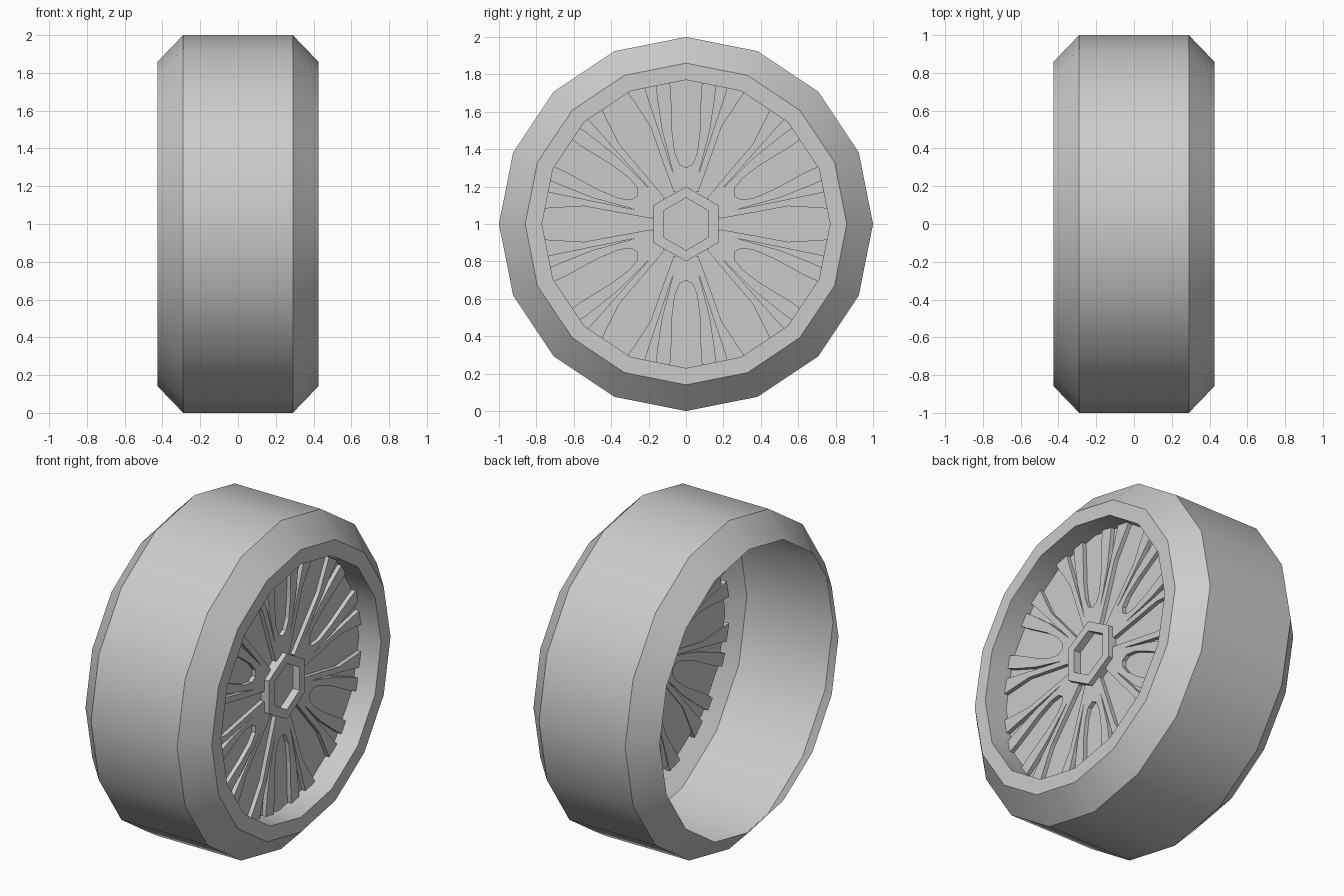
import bpy, bmesh, math

if "Cube" in bpy.data.objects:
    bpy.data.objects.remove(bpy.data.objects["Cube"])

SIDES = 16
CZ = 1.0          # axle height
DISC_X = 0.275    # plane of the wheel disc
RIB_X = 0.30      # front of the spokes


def make_object(name, verts, faces, smooth=False, recalc=False):
    mesh = bpy.data.meshes.new(name)
    mesh.from_pydata(verts, [], faces)
    if recalc:
        bm = bmesh.new()
        bm.from_mesh(mesh)
        bmesh.ops.recalc_face_normals(bm, faces=bm.faces)
        bm.to_mesh(mesh)
        bm.free()
    ob = bpy.data.objects.new(name, mesh)
    bpy.context.collection.objects.link(ob)
    if smooth:
        bpy.ops.object.select_all(action='DESELECT')
        bpy.context.view_layer.objects.active = ob
        ob.select_set(True)
        bpy.ops.object.shade_smooth_by_angle(angle=math.radians(30))
    return ob


def lathe(name, profile, sides, smooth=False):
    """Spin (x, radius) points around the axle, first vertex at the top."""
    verts, faces = [], []
    for x, r in profile:
        for j in range(sides):
            a = 2 * math.pi * j / sides
            verts.append((x, r * math.sin(a), CZ + r * math.cos(a)))
    for i in range(len(profile) - 1):
        k = i + 1
        for j in range(sides):
            m = (j + 1) % sides
            faces.append((i * sides + j, k * sides + j, k * sides + m, i * sides + m))
    return make_object(name, verts, faces, smooth)


def plate(name, x, r, sides):
    verts = [(x, r * math.sin(2 * math.pi * j / sides), CZ + r * math.cos(2 * math.pi * j / sides))
             for j in range(sides)]
    return make_object(name, verts, [tuple(reversed(range(sides)))])


# tyre: open shell with chamfered shoulders, front lip and rim barrel
lathe("tyre", [(-0.425, 0.86), (-0.29, 1.0), (0.29, 1.0), (0.425, 0.86),
               (0.425, 0.77), (DISC_X, 0.77)], SIDES, smooth=True)

# wheel disc closing the barrel
plate("wheel_disc", DISC_X, 0.77, SIDES)

# hexagonal hub ring with a recessed cap
lathe("hub_ring", [(DISC_X, 0.2), (0.33, 0.2), (0.33, 0.14), (0.285, 0.14)], 6)
plate("hub_cap", 0.285, 0.14, 6)

# forked spokes: half outline (radius, sideways), mirrored and repeated
outer = [(0.17, 0.065), (0.35, 0.13), (0.52, 0.19), (0.65, 0.275), (0.733, 0.331)]
slit = [(0.765, 0.23), (0.68, 0.205), (0.50, 0.145), (0.27, 0.068),
        (0.50, 0.128), (0.68, 0.155), (0.785, 0.165)]
inner = [(0.795, 0.09), (0.70, 0.08), (0.50, 0.075), (0.38, 0.06), (0.32, 0.035)]
half = outer + slit + inner
outline = half + [(0.30, 0.0)] + [(r, -t) for r, t in reversed(half)]

for s in range(6):
    a = s * math.pi / 3
    verts = [(x, r * math.sin(a) + t * math.cos(a), CZ + r * math.cos(a) - t * math.sin(a))
             for x in (DISC_X - 0.005, RIB_X) for r, t in outline]
    n = len(outline)
    faces = [tuple(range(n)), tuple(range(2 * n - 1, n - 1, -1))]
    faces += [(i, i + n, (i + 1) % n + n, (i + 1) % n) for i in range(n)]
    make_object(f"forked_spoke_{s + 1}", verts, faces, recalc=True)
